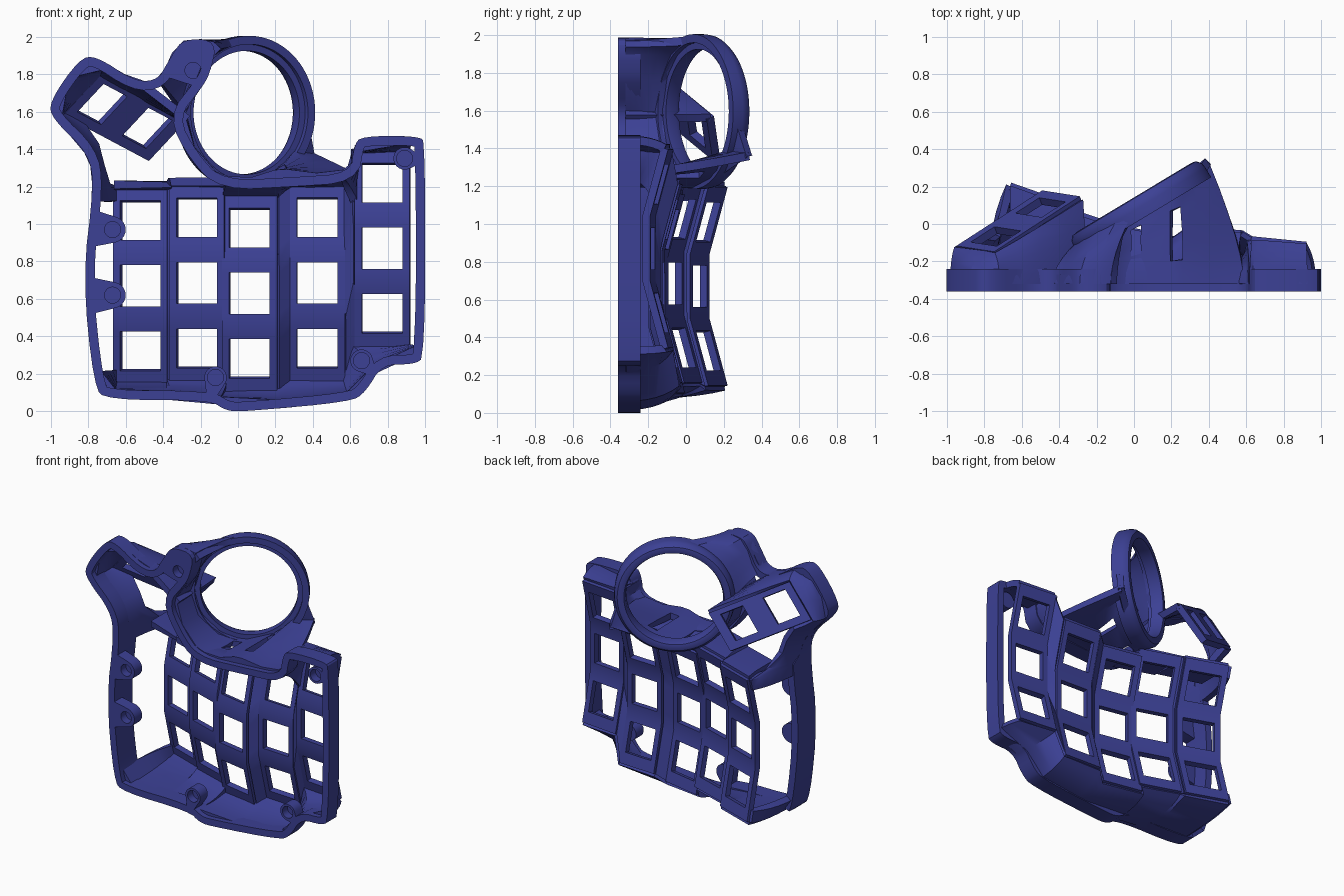
import bpy, bmesh, math
from mathutils import Vector, Matrix

if "Cube" in bpy.data.objects:
    bpy.data.objects.remove(bpy.data.objects["Cube"])

BASE = -0.36
WALL = 0.045
blue = bpy.data.materials.new("indigo_plastic")
blue.use_nodes = True
colour = (0.045, 0.052, 0.3, 1)
blue.diffuse_color = colour
blue.node_tree.nodes["Principled BSDF"].inputs["Base Color"].default_value = colour


def finish(name, bm, recalc=True):
    if recalc:
        bmesh.ops.recalc_face_normals(bm, faces=bm.faces)
    me = bpy.data.meshes.new(name)
    bm.to_mesh(me)
    bm.free()
    me.materials.append(blue)
    ob = bpy.data.objects.new(name, me)
    bpy.context.collection.objects.link(ob)
    return ob


def smooth(ob):
    """Apply the part's modifiers, then shade it with sharp edges kept."""
    bpy.ops.object.select_all(action="DESELECT")
    bpy.context.view_layer.objects.active = ob
    ob.select_set(True)
    for mod in list(ob.modifiers):
        bpy.ops.object.modifier_apply(modifier=mod.name)
    bpy.ops.object.shade_smooth_by_angle(angle=math.radians(30))


def sheet(name, rows, skip=(), thick=WALL, offset=0, closed=False):
    """Thick surface through rows of points, leaving out the skipped cells."""
    bm = bmesh.new()
    grid = [[bm.verts.new(p) for p in row] for row in rows]
    n = len(grid)
    for i in range(n if closed else n - 1):
        a, b = grid[i], grid[(i + 1) % n]
        for j in range(len(a) - 1):
            if (i, j) not in skip:
                bm.faces.new((a[j], b[j], b[j + 1], a[j + 1]))
    ob = finish(name, bm, False)
    mod = ob.modifiers.new("thickness", "SOLIDIFY")
    mod.thickness, mod.offset = thick, offset
    smooth(ob)


def prism(name, outline, y0, y1):
    bm = bmesh.new()
    for x, z in outline:
        bm.verts.new((x, y0, z))
        bm.verts.new((x, y1, z))
    bmesh.ops.convex_hull(bm, input=bm.verts[:])
    bmesh.ops.dissolve_limit(bm, angle_limit=0.01, verts=bm.verts[:], edges=bm.edges[:])
    return finish(name, bm)


def circle(x, z, r, n=24):
    return [(x + r * math.cos(math.tau * k / n), z + r * math.sin(math.tau * k / n)) for k in range(n)]


def rounded(points):
    out = []
    for k, p in enumerate(points):
        q = points[(k + 1) % len(points)]
        out += [p.lerp(q, 0.25), p.lerp(q, 0.75)]
    return out


# Open rim around the whole base, with a lobe at the ring; deeper along the key-side edge
lobe = [(-.2, 1.72), (-.15, 1.8), (-.11, 1.98), (-.29, 1.99), (-.35, 1.91)]
outline = [(-.42, 1.77), (-.55, 1.76), (-.76, 1.9), (-.85, 1.88), (-1.01, 1.65), (-.99, 1.56),
           (-.8, 1.38), (-.77, 1.2), (-.83, .72), (-.77, .13), (-.7, .06), (-.15, .06),
           (-.06, 0), (.05, 0), (.6, .05), (.68, .1), (.77, .25), (.94, .25), (1, .29),
           (1, 1.43), (.97, 1.47), (.66, 1.47), (.62, 1.42), (.6, 1.27), (.3, 1.25),
           (-.08, 1.23), (-.22, 1.38), (-.32, 1.57)] + lobe
rim = rounded(rounded([Vector((x, 0, z)) for x, z in outline]))
depth = [.21 if p.x < -.74 and p.z < 1.25 else .12 for p in rim]
sheet("base_rim", [[(p.x, BASE, p.z), (p.x, BASE + d, p.z)] for p, d in zip(rim, depth)],
      thick=.05, offset=1, closed=True)
dense = [p.lerp(rim[(k + 1) % len(rim)], s / 6) for k, p in enumerate(rim) for s in range(6)]


def to_rim(p):
    """Nearest place on the rim, pulled slightly inside it."""
    flat = Vector((p[0], 0, p[2]))
    r = min(dense, key=lambda q: (q - flat).length)
    r = r + (flat - r).normalized() * .022
    return Vector((r.x, BASE + .04, r.z))


def skirt(name, tops, feet=None, skip=(), bulge=.65):
    """Curved wall from an upper edge down to the rim."""
    rows = []
    feet = feet or [to_rim(p) for p in tops]
    for top, foot in zip(tops, feet):
        ctrl = Vector((foot.x, foot.y + (top.y - foot.y) * bulge, foot.z))
        ts = [k / 6 for k in range(7)]
        rows.append([foot * (1 - t) ** 2 + ctrl * 2 * t * (1 - t) + top * t * t for t in ts])
    sheet(name, rows, skip)


# Key columns: three flat facets each, with square openings
levels = [-.53, -.45, -.24, -.175, -.11, .11, .175, .24, .45, .53]
across = [-.147, -.108, .108, .147]
columns = [(-.515, .67, .055, -.35), (-.215, .685, -.075, -.33), (.065, .63, -.15, -.2),
           (.425, .685, -.14, -.05), (.772, .87, -.195, -.1)]
openings = [(1, 1), (1, 4), (1, 7)]
strips = []
for k, (cx, cz, cy, slope) in enumerate(columns):
    strip = [[Vector((cx + u, cy + slope * u + .27 * max(0, abs(t) - .175), cz + t)) for t in levels]
             for u in across]
    strips.append(strip)
    sheet("key_column_%d" % (k + 1), strip, openings, thick=.04)
for k in range(4):
    sheet("column_web_%d" % (k + 1), [strips[k][-1], strips[k + 1][0]], thick=.03)

# Walls closing the ends of the columns
skirt("lower_wall", [s[e][0] for s in strips for e in (0, -1)])
skirt("outer_column_top_wall", [u[-1] for u in strips[-1]])
skirt("outer_column_inner_wall", strips[-1][0][7:])
skirt("upper_wall", [s[e][-1] for s in strips[2:4] for e in (0, -1)])
flange = [s[e][-1] for s in strips[:2] for e in (0, -1)]
sheet("upper_flange", [[p, p + Vector((0, -.08, .01)), p + Vector((0, -.28, .01))] for p in flange])

# Thumb plate with two openings, tilted in both directions
MID, U, V = Vector((-.612, 0, 1.585)), Vector((.235, 0, -.125)), Vector((.14, 0, .15))


def thumb(a, b):
    p = MID + U * a + V * b
    p.y = -.125 + .38 * (p.x + .9) - .5 * (p.z - 1.6)
    return p


sheet("thumb_plate", [[thumb(a, b) for b in (-.76, -.5, .5, .68)] for a in (-.95, -.78, -.24, .24, .78, 1)],
      [(1, 1), (3, 1)])
edge = [thumb(a, .68) for a in (1, .5, 0, -.5, -.95)] + [thumb(-.95, b) for b in (.3, -.2, -.76)]
edge += [thumb(-.75, -.76), thumb(-.5, -.76)]

# Side wall running from the thumb plate down to the first column
inner = strips[0][0]
edge += [Vector((-.76, -.08, 1.42)), Vector((-.735, -.06, 1.32)), Vector((-.7, .05, 1.23)), inner[9], inner[8]]
skirt("thumb_and_side_wall", edge)
skirt("lower_side_corner", [inner[1], inner[0]])

# Tilted ring, lathed from a stepped profile
CENTRE = Vector((.03, .09, 1.595))
turn = Matrix.Rotation(math.radians(31), 3, "Z")


def ring_point(degrees, r, off=-.01):
    a = math.radians(degrees)
    return CENTRE + turn @ Vector((r * math.cos(a), off, r * math.sin(a)))


profile = [(.33, .03), (.34, .055), (.36, .06), (.385, .055), (.405, .03), (.41, 0), (.41, -.06),
           (.365, -.06), (.365, -.03), (.33, -.03)]
bm = bmesh.new()
loops = [[bm.verts.new(ring_point(k * 5, r, o)) for r, o in profile] for k in range(72)]
for k, a in enumerate(loops):
    b = loops[(k + 1) % len(loops)]
    for j in range(len(a)):
        m = (j + 1) % len(a)
        bm.faces.new((a[j], b[j], b[m], a[m]))
smooth(finish("trackball_ring", bm))

# Shelf joining the ring to the rim, with two slits
arc = [ring_point(d, .385) for d in (105, 125, 150, 180, 210, 240, 260, 271, 300, 312, 325)]
arc += [Vector((.395, .335, 1.36))]
feet = [to_rim(p) for p in arc]
last = len(arc) - 1
feet[last] = Vector((.59, BASE + .04, 1.27))
feet[last - 1] = Vector((.42, BASE + .04, 1.25))
slits = [(last - 3, j) for j in (2, 3, 4)] + [(last - 5, j) for j in (3, 4)]
skirt("ring_shelf", arc, feet, slits, bulge=.3)
sheet("ring_corner", [[p, p.lerp(arc[-1], .6), arc[-1]] for p in
                      [ring_point(d, .385) for d in (352, 337, 325, 312, 295)]])

# Outer skin sweeping from the lobe to the ring
shoulder = [ring_point(d, .385) for d in (180, 165, 148, 128, 112, 95)]
outer = [(-.42, 1.76), (-.37, 1.82), (-.335, 1.9), (-.28, 1.96), (-.2, 1.965), (-.13, 1.95)]
skirt("ring_shoulder", shoulder, [Vector((x, BASE + .04, z)) for x, z in outer], bulge=.4)

# Screw bosses reaching to the rim, with blind holes
bosses = [(-.67, .97, .07), (-.67, .62, .07), (-.12, .18, .06), (.66, .27, .06), (.89, 1.35, .06), (-.24, 1.82, .06)]
for k, (x, z, r) in enumerate(bosses):
    foot = to_rim((x, 0, z))
    is_post = k == len(bosses) - 1
    shape = circle(x, z, r) + circle(foot.x, foot.z, .02)
    if x < -.5:
        shape += [(foot.x, foot.z + .1), (foot.x, foot.z - .1)]
    if is_post:
        shape = [(p.x, p.z) for p in rim if (p - Vector((x, 0, z))).length < .2 and p.z > 1.7]
    boss = prism("ring_post" if is_post else "screw_boss_%d" % (k + 1), shape, BASE, BASE + .09)
    cutter = prism("boss_cutter", circle(x, z, .043), BASE - .02, BASE + .06)
    mod = boss.modifiers.new("hole", "BOOLEAN")
    mod.operation, mod.object, mod.solver = "DIFFERENCE", cutter, "EXACT"
    smooth(boss)
    bpy.data.objects.remove(cutter)
